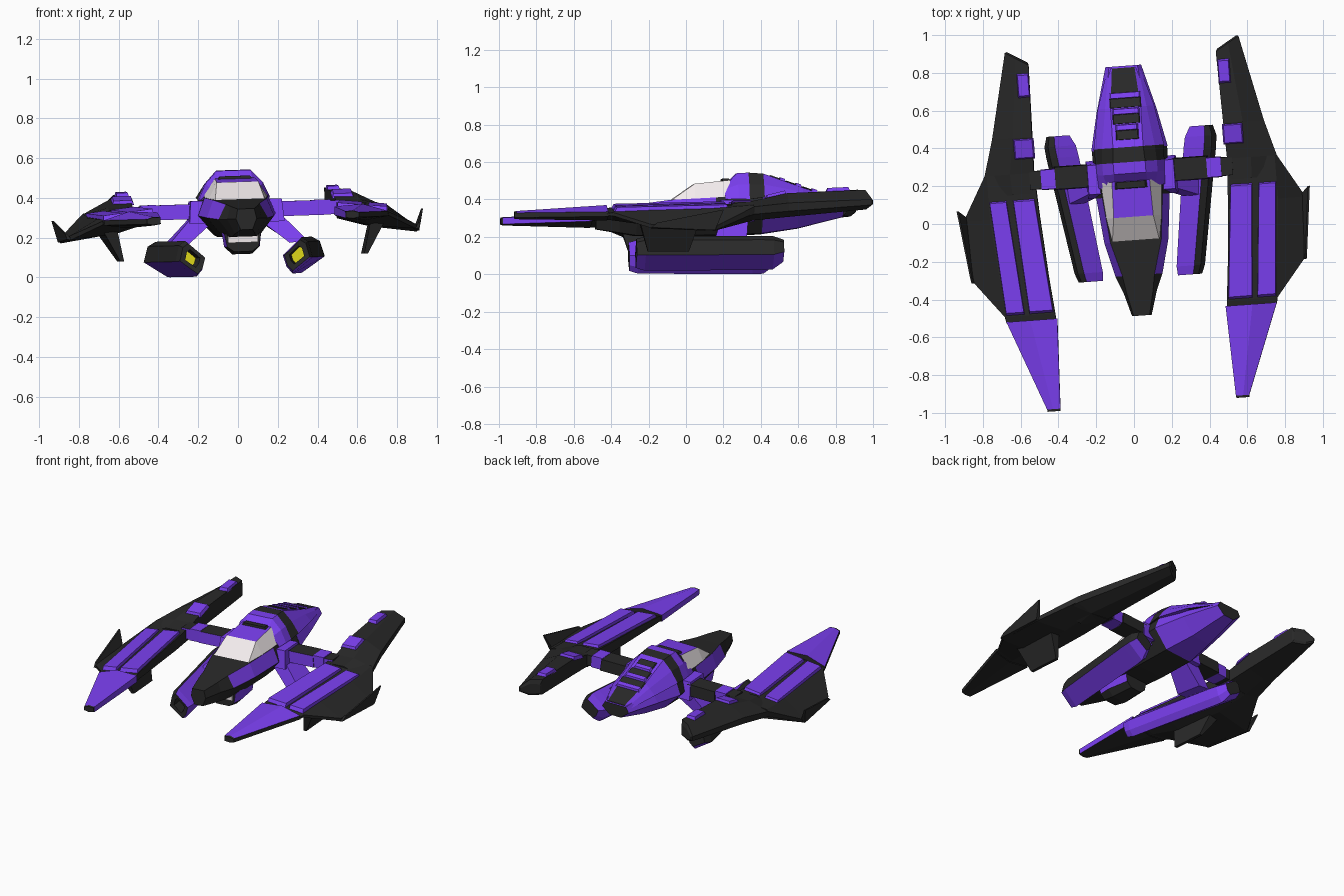
import bpy, bmesh
from mathutils import Vector, Matrix
from math import radians

# The craft is built straight, then yawed and rolled slightly as a whole
POSE = (Matrix.Translation((0.016, 0, 0.006)) @ Matrix.Rotation(radians(4.2), 4, 'Z')
        @ Matrix.Rotation(radians(-1.9), 4, 'Y'))

MATS = {}
for key, nm, col in (("k", "black", (0.022, 0.022, 0.022, 1)), ("p", "purple", (0.2, 0.05, 0.88, 1)),
                     ("g", "glass", (0.9, 0.84, 0.85, 1)), ("y", "yellow", (0.75, 0.7, 0.01, 1))):
    MATS[key] = bpy.data.materials.new(nm)
    MATS[key].diffuse_color = col
KEYS = list(MATS)


def loft(name, rings, cols, caps="kk", mirror=False):
    """Skin closed rings of 3D points; cols = one colour letter per strip, for each segment."""
    bm = bmesh.new()
    vs = [[bm.verts.new(p) for p in r] for r in rings]
    n = len(rings[0])
    for s in range(len(rings) - 1):
        pat = cols[s] if isinstance(cols, list) else cols
        for i in range(n):
            j = (i + 1) % n
            f = bm.faces.new((vs[s][i], vs[s][j], vs[s + 1][j], vs[s + 1][i]))
            f.material_index = KEYS.index(pat[i % len(pat)])
    for r, c in ((vs[0], caps[0]), (vs[-1], caps[1])):
        bm.faces.new(r).material_index = KEYS.index(c)
    bmesh.ops.recalc_face_normals(bm, faces=bm.faces)
    me = bpy.data.meshes.new(name)
    bm.to_mesh(me)
    bm.free()
    for k in KEYS:
        me.materials.append(MATS[k])
    ob = bpy.data.objects.new(name, me)
    bpy.context.collection.objects.link(ob)
    ob.matrix_world = POSE
    if mirror:
        ob.modifiers.new("mirror", 'MIRROR')
    return ob


def at(y, pts, skew=0.0):
    """Place an (x, z) section at station y, optionally slanted."""
    return [(x, y + skew * (x - pts[0][0]), z) for x, z in pts]


def sym(y, half):
    """Symmetric section from a right half listed bottom to top."""
    return at(y, half + [(-x, z) for x, z in reversed(half)])


def slab(name, quad, h, inset, col, mirror=True):
    """Raised panel with bevelled sides on four corners."""
    q = [Vector(p) for p in quad]
    c = sum(q, Vector()) / 4
    top = [p + (c - p).normalized() * inset + Vector((0, 0, h)) for p in q]
    return loft(name, [q, top], col, col[-1] * 2, mirror)


def box(name, x0, x1, y0, y1, z0, z1, col, inset=0.0, mirror=True):
    return slab(name, [(x0, y0, z0), (x1, y0, z0), (x1, y1, z0), (x0, y1, z0)], z1 - z0, inset, col, mirror)


# ---- fuselage
loft("nose_hull", [sym(-.485, [(.03, .235), (.052, .29), (.042, .34)]),
                   sym(-.36, [(.05, .215), (.088, .29), (.07, .355)]),
                   sym(-.27, [(.06, .2), (.125, .29), (.085, .365)]),
                   sym(-.09, [(.09, .2), (.17, .3), (.135, .388)]),
                   sym(.15, [(.1, .2), (.195, .31), (.16, .4)]),
                   sym(.4, [(.1, .21), (.2, .32), (.165, .42)])],
     ["k", "k", "kpkpkk", "kpkpkk", "k"])
loft("rear_hull", [sym(.4, [(.1, .21), (.203, .32), (.165, .42)]),
                   sym(.6, [(.07, .24), (.16, .335), (.11, .42)]),
                   sym(.84, [(.04, .3), (.095, .345), (.075, .38)])], "p", "kk")

# ---- cockpit canopy: windscreen, side windows, purple roof
loft("canopy", [sym(-.09, [(.13, .38), (.125, .384)]),
                sym(.04, [(.15, .388), (.105, .475)]),
                sym(.23, [(.168, .395), (.1, .495)])], ["g", "gpgk"])
box("canopy_rear_frame", -.09, .09, .19, .23, .485, .505, "k", .015, False)

# ---- humped engine cover behind the canopy
loft("engine_hump", [sym(.2, [(.175, .39), (.125, .445), (.09, .46)]),
                     sym(.27, [(.18, .39), (.145, .47), (.085, .533)]),
                     sym(.33, [(.182, .39), (.145, .47), (.085, .535)]),
                     sym(.41, [(.187, .4), (.14, .47), (.08, .53)]),
                     sym(.62, [(.15, .39), (.11, .43), (.08, .455)]),
                     sym(.83, [(.085, .36), (.078, .375), (.06, .385)])],
     ["p", "pppppk", "k", "p", "ppkppk"], "pk")
# stepped vents on the sloping back
for i in range(3):
    y, z, w = .45 + i * .085, .517 - i * .03, .06 + i * .012
    slab("vent_slot", [(-w, y, z), (w, y, z), (w, y + .05, z - .018), (-w, y + .05, z - .018)],
         .006, .005, "k", False)
    slab("vent_step", [(-w, y + .05, z - .02), (w, y + .05, z - .02), (w, y + .08, z - .03),
                       (-w, y + .08, z - .03)], .015, .008, "p", False)

# ---- chin pod with pale sensor window
loft("chin_pod", [sym(-.2, [(.045, .125), (.08, .15), (.092, .215)]),
                  sym(-.12, [(.05, .112), (.09, .15), (.1, .225)]),
                  sym(.03, [(.04, .12), (.075, .15), (.09, .225)])], "kpkpkk", "kk")
box("sensor_window", -.075, .075, -.212, -.195, .17, .21, "g", 0, False)

# ---- shoulders and wing arms
box("shoulder", .15, .24, .15, .35, .27, .385, "p", .025)
box("arm_root", .2, .41, .21, .335, .295, .37, "pkkk", .008)
box("arm_sleeve", .4, .48, .215, .325, .295, .372, "p", .004)
box("arm_end", .47, .54, .22, .32, .297, .366, "pkkk", .002)

# ---- wing body
loft("wing_body", [
    at(-.475, [(.453, .325), (.712, .298), (.718, .294), (.716, .285), (.6, .267), (.453, .297)]),
    at(-.44, [(.456, .335), (.715, .305), (.725, .3), (.723, .282), (.6, .263), (.456, .295)]),
    at(-.25, [(.475, .341), (.735, .312), (.876, .232), (.87, .212), (.64, .235), (.475, .285)]),
    at(.08, [(.5, .347), (.765, .32), (.908, .215), (.9, .195), (.66, .23), (.5, .275)]),
    at(.31, [(.513, .36), (.765, .34), (.776, .33), (.77, .295), (.66, .26), (.513, .28)])],
    "k", mirror=True)

# ---- slanted front blade of the wing
loft("wing_blade", [
    at(-.468, [(.447, .337), (.59, .345), (.718, .305), (.718, .28), (.6, .262), (.447, .293)]),
    at(-.945, [(.466, .312), (.505, .316), (.537, .305), (.537, .28), (.505, .272), (.466, .278)]),
    at(-.957, [(.468, .31), (.505, .313), (.535, .303), (.535, .282), (.505, .275), (.468, .28)])],
    ["ppkkkp", "k"], mirror=True)

# ---- rear boom of the wing, with slanted end
loft("wing_boom", [
    at(.2, [(.508, .352), (.635, .352), (.83, .275), (.81, .25), (.65, .24), (.508, .28)]),
    at(.31, [(.513, .365), (.64, .365), (.776, .33), (.77, .29), (.66, .26), (.513, .285)]),
    at(.5, [(.508, .41), (.612, .408), (.722, .352), (.718, .308), (.63, .28), (.508, .3)]),
    at(.88, [(.497, .43), (.565, .427), (.62, .375), (.62, .345), (.57, .322), (.5, .325)], .6),
    at(.895, [(.505, .4), (.56, .4), (.61, .37), (.61, .35), (.57, .335), (.505, .34)], .6)],
    "k", mirror=True)
for name, y0, y1, z0, z1, w in (("boom_block_front", .385, .495, .375, .402, .11),
                                ("boom_block_rear", .71, .84, .415, .421, .065)):
    slab(name, [(.5, y0, z0), (.5 + w, y0, z0), (.5 + w, y1, z1), (.5, y1, z1)], .022, .012, "p")


# ---- raised wing panels following the wing top
def skin(x, y):
    return (x, y, .33 + .03 * (y + .46) - .11 * (x - .455))


for name, a, b, c, d in (("inner_panel", .464, .592, .636, .52), ("outer_panel", .618, .716, .762, .67)):
    slab(name, [skin(a, -.435), skin(b, -.435), skin(c, .178), skin(d, .178)], .026, .014, "p")

# ---- wing fins
loft("upper_fin", [[(.865, -.25, .21), (.89, -.25, .215), (.912, .09, .2), (.88, .09, .2)],
                   [(.886, -.22, .24), (.895, -.22, .24), (.938, .135, .31), (.928, .135, .31)]], "k", mirror=True)
loft("lower_fin", [[(.64, -.3, .26), (.715, -.3, .26), (.725, .02, .25), (.65, .02, .25)],
                   [(.606, -.25, .095), (.625, -.25, .095), (.625, -.03, .095), (.606, -.03, .095)]],
     "k", mirror=True)

# ---- underslung nacelles: leaning section, toed in at the front, with recessed yellow lamps
SEC = [(-.072, .1), (-.055, .04), (-.025, .006), (.078, .085), (.058, .165), (.025, .187)]


def nac(y, s, wide=1.0, cz=.1):
    cx = .262 + (y + .28) * .15
    return at(y, [(cx + x * s * wide, cz + (z - .1) * s) for x, z in SEC])


loft("nacelle", [nac(-.2, .45), nac(-.284, .5), nac(-.287, .85), nac(-.24, 1), nac(.38, 1, 1.15),
                 nac(.44, .97, 1.15), nac(.495, .65, 1.25, .11)],
     ["k", "k", "pppkkp", "pppkkp", "pppkkp", "pppkkp"], "yk", True)
loft("nacelle_strut", [[(.26, .13, .16), (.35, .13, .17), (.36, .3, .17), (.28, .3, .16)],
                       [(.14, .18, .26), (.22, .18, .31), (.22, .32, .31), (.14, .32, .26)]], "p", "pp", True)
